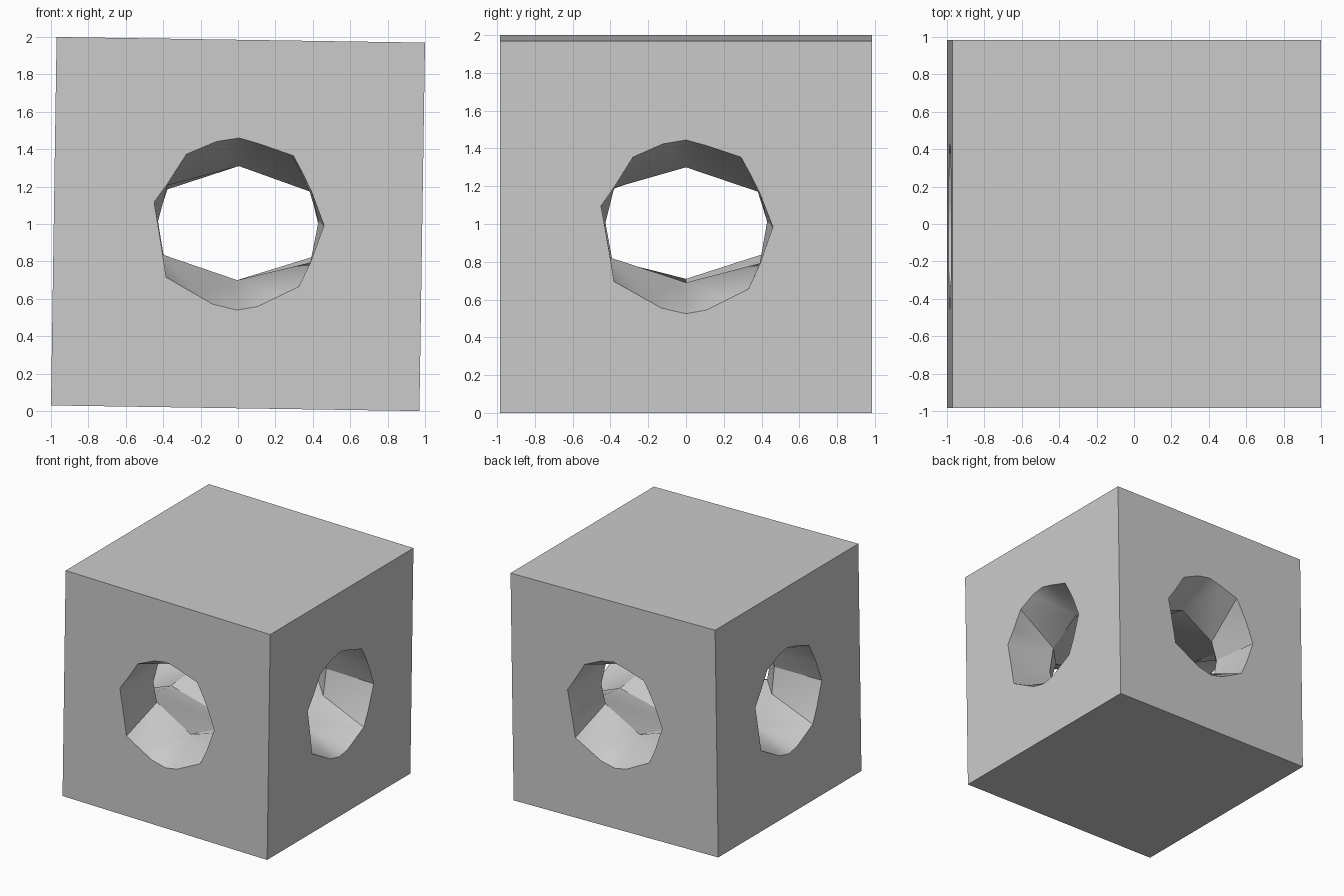
import bpy, bmesh, math
from mathutils import Vector, Matrix

cube = bpy.data.objects.get("Cube")
if cube:
    bpy.data.objects.remove(cube, do_unlink=True)

HALF = 0.985
TILT = 0.0152

# Opening outline on a wall: (across, up) from the wall centre, anticlockwise
RIM = [(0.46, 0.0), (0.39, 0.18), (0.34, 0.28), (0.29, 0.37), (0.11, 0.43),
       (0.0, 0.46), (-0.12, 0.44), (-0.28, 0.37), (-0.38, 0.21), (-0.45, 0.11),
       (-0.43, 0.0), (-0.4, -0.17), (-0.38, -0.29), (-0.22, -0.38),
       (-0.13, -0.43), (0.0, -0.46), (0.11, -0.44), (0.23, -0.38),
       (0.33, -0.33), (0.39, -0.2)]
# Inner end of each tunnel: (across, up, distance from the centre)
RING = [(0.43, 0.02, 0.55), (0.38, 0.18, 0.55), (0.0, 0.31, 0.63),
        (-0.38, 0.2, 0.55), (-0.43, 0.0, 0.55), (-0.4, -0.17, 0.54),
        (0.0, -0.3, 0.64), (0.39, -0.2, 0.55)]

bm = bmesh.new()


def nearest(p, loop):
    """Index of the loop point closest in angle to p."""
    def gap(i):
        return abs(Vector(p[:2]).angle_signed(Vector(loop[i][:2])))
    return min(range(len(loop)), key=gap)


def loft(many, few, many_verts, few_verts):
    """Join two loops with different point counts by triangles."""
    n = len(many)
    for i in range(n):
        j = (i + 1) % n
        a, b = nearest(many[i], few), nearest(many[j], few)
        bm.faces.new((many_verts[i], many_verts[j], few_verts[a]))
        if a != b:
            bm.faces.new((many_verts[j], few_verts[b], few_verts[a]))


# Four walls, each with its opening and tunnel
SQUARE = [(HALF, HALF), (-HALF, HALF), (-HALF, -HALF), (HALF, -HALF)]
rings, walls = [], []
for k in range(4):
    turn = Matrix.Rotation(k * math.pi / 2, 3, 'Z')

    def place(points, depth=HALF):
        return [bm.verts.new(turn @ Vector((p[0], -(p[2] if len(p) > 2 else depth), p[1])))
                for p in points]

    rim, ring, wall = place(RIM), place(RING), place(SQUARE)
    loft(RIM, SQUARE, rim, wall)
    loft(RIM, RING, rim, ring)
    rings.append(ring)
    walls.append(wall)

# Top and bottom walls
bm.faces.new([w[0] for w in walls])
bm.faces.new([w[3] for w in walls])

# Central chamber: corner posts, then ceiling and floor fans
for k in range(4):
    a, b = rings[k], rings[(k + 1) % 4]
    bm.faces.new((a[1], a[0], b[4], b[3]))
    bm.faces.new((a[0], a[7], b[5], b[4]))
for order, height in (((3, 2, 1), 0.45), ((5, 6, 7), -0.46)):
    centre = bm.verts.new((0, 0, height))
    loop = [r[i] for r in rings for i in order]
    for i, v in enumerate(loop):
        bm.faces.new((v, loop[(i + 1) % len(loop)], centre))

bmesh.ops.remove_doubles(bm, verts=bm.verts[:], dist=0.0001)
bmesh.ops.recalc_face_normals(bm, faces=bm.faces[:])

# Tilt the block slightly and stand it on the ground
bmesh.ops.rotate(bm, verts=bm.verts[:], cent=(0, 0, 0),
                 matrix=Matrix.Rotation(TILT, 3, 'Y'))
low = min(v.co.z for v in bm.verts)
bmesh.ops.translate(bm, verts=bm.verts[:], vec=(0, 0, -low))

mesh = bpy.data.meshes.new("hollow_block")
bm.to_mesh(mesh)
bm.free()
block = bpy.data.objects.new("hollow_block", mesh)
bpy.context.collection.objects.link(block)

grey = bpy.data.materials.new("plain_grey")
grey.use_nodes = True
colour = (0.6, 0.6, 0.6, 1)
grey.diffuse_color = colour
grey.node_tree.nodes["Principled BSDF"].inputs["Base Color"].default_value = colour
mesh.materials.append(grey)

bpy.ops.object.select_all(action='DESELECT')
block.select_set(True)
bpy.context.view_layer.objects.active = block
bpy.ops.object.shade_smooth_by_angle(angle=math.radians(30))
